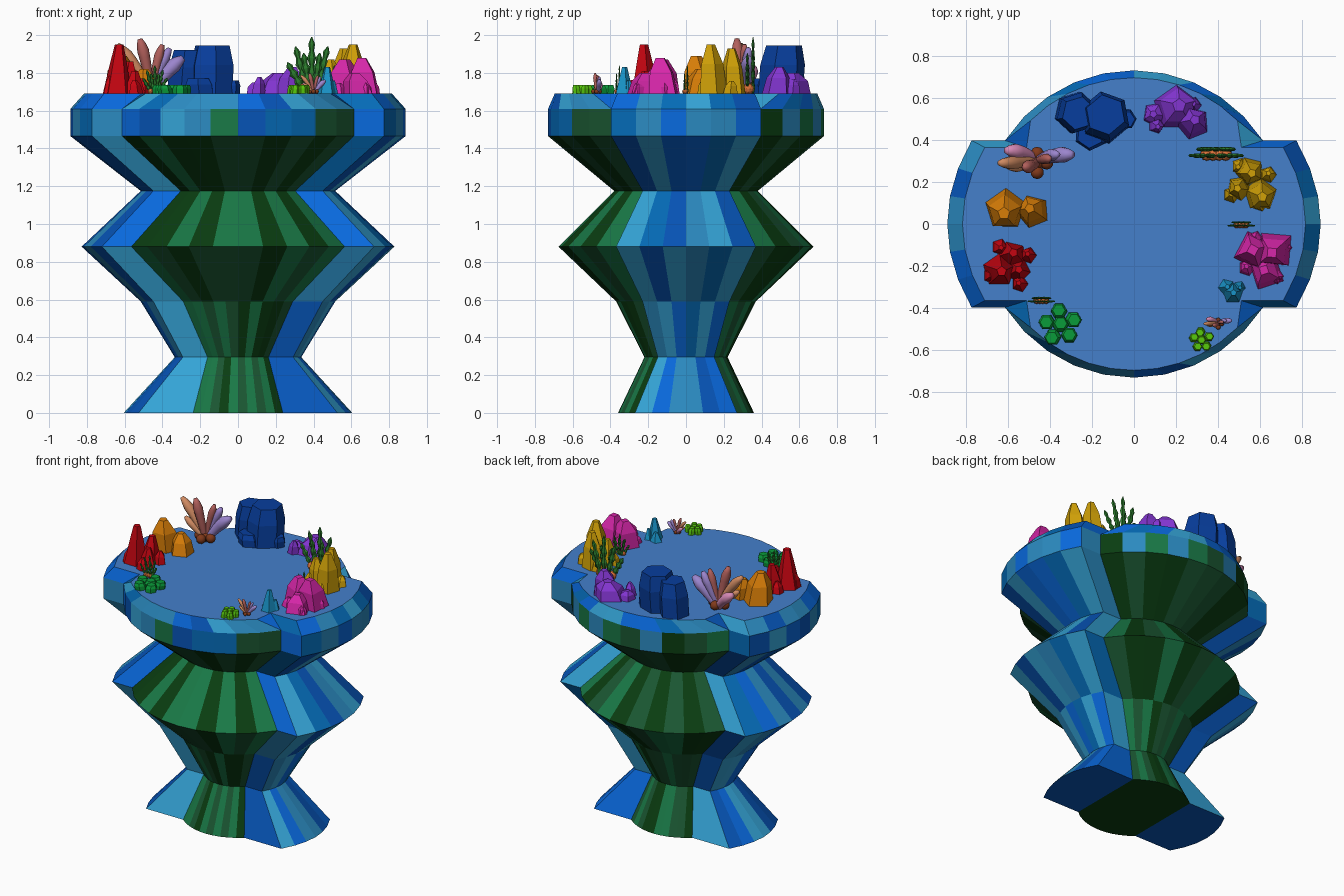
import bpy, bmesh, math, random
from mathutils import Vector, Matrix

if "Cube" in bpy.data.objects:
    bpy.data.objects.remove(bpy.data.objects["Cube"])
random.seed(4)
FLOOR = 1.69


def mat(name, hexcol):
    m = bpy.data.materials.get(name) or bpy.data.materials.new(name)
    c = [int(hexcol[i:i + 2], 16) / 255 for i in (0, 2, 4)]
    m.diffuse_color = [v ** 2.2 for v in c] + [1]
    m.use_nodes = True
    m.node_tree.nodes["Principled BSDF"].inputs["Base Color"].default_value = m.diffuse_color
    return m


def finish(name, bm, mats, smooth=False):
    bmesh.ops.recalc_face_normals(bm, faces=bm.faces)
    for f in bm.faces:
        f.smooth = smooth
    me = bpy.data.meshes.new(name)
    bm.to_mesh(me)
    bm.free()
    for m in mats:
        me.materials.append(m)
    bpy.context.collection.objects.link(bpy.data.objects.new(name, me))


def loft(bm, rings, mi=0):
    """Closed skin through rings of equal point count."""
    vs = [[bm.verts.new(p) for p in r] for r in rings]
    n = len(vs[0])
    fs = [bm.faces.new((a[i], a[(i + 1) % n], b[(i + 1) % n], b[i]))
          for a, b in zip(vs, vs[1:]) for i in range(n)]
    fs += [bm.faces.new(vs[0][::-1]), bm.faces.new(vs[-1])]
    for f in fs:
        f.material_index = mi


def circle(n, r, rot=0):
    return [Vector((r * math.cos(rot + math.tau * i / n), r * math.sin(rot + math.tau * i / n), 0)) for i in range(n)]


def crystal(bm, x, y, r, h, n=5, rot=0, mid=.8, top=.3):
    lean = Vector((random.uniform(-.2, .2) * r, random.uniform(-.2, .2) * r, h))
    loft(bm, [[p + Vector((x, y, FLOOR)) + lean * t for p in circle(n, r * s, rot)]
              for t, s in ((0, 1), (.6, mid), (1, top))])


def tube(bm, pts, radii, mi=0, n=8, flat=1):
    rings = []
    for i, (p, r) in enumerate(zip(pts, radii)):
        d = (pts[min(i + 1, len(pts) - 1)] - pts[max(i - 1, 0)]).normalized()
        u = Vector((0, 1, 0)).cross(d).normalized()
        w = d.cross(u)
        rings.append([p + u * c.x + w * c.y * flat for c in circle(n, r)])
    loft(bm, rings, mi)


def ball(bm, p, r, mi=0):
    g = bmesh.ops.create_icosphere(bm, subdivisions=2, radius=r, matrix=Matrix.Translation(p))
    for f in {f for v in g['verts'] for f in v.link_faces}:
        f.material_index = mi


# pedestal: round green column with a blue lobe on each side
greens = [mat('green_' + c, c) for c in ('123f18', '205735', '1f7848')]
blues = [mat('blue_' + c, c) for c in ('1169dd', '0f56b8', '38a4d8', '2f8ac0', '0d6cb8')]
# z, column radius, lobe reach
levels = [(0, .36, .605), (.295, .22, .335), (.59, .37, .515), (.88, .675, .828),
          (1.175, .38, .515), (1.465, .73, .887), (1.61, .73, .887), (FLOOR, .695, .815)]
bm = bmesh.new()
rows = []
for z, rg, rb in levels:
    hw = .447 * rb
    th = math.asin(hw / rg) if z < FLOOR else math.pi / 4
    ix = rg * math.cos(th) if z < FLOOR else .51
    half = [(ix, -hw)]
    half += [(rb * (1 - .13 * (k / 3) ** 2), hw * k / 3) for k in range(-3, 4)] + [(ix, hw)]
    for k in range(11):
        a = th + (math.pi - 2 * th) * k / 10
        half.append((rg * math.cos(a), rg * math.sin(a)))
    rows.append([bm.verts.new((x, y, z)) for x, y in half + [(-x, -y) for x, y in half]])
n, h = len(rows[0]), len(rows[0]) // 2
for lv, (a, b) in enumerate(zip(rows, rows[1:])):
    for i in range(n):
        f = bm.faces.new((a[i], a[(i + 1) % n], b[(i + 1) % n], b[i]))
        blue = i % h < 8 or lv == 6 or (lv == 5 and random.random() < .35)
        f.material_index = 3 + random.randrange(5) if blue else random.randrange(3)
b = rows[0]
bm.faces.new(b[9:20] + b[29:40])
for s in (0, h):
    bm.faces.new(b[s:s + 9]).material_index = 4
bm.faces.new(rows[-1]).material_index = 8
bmesh.ops.remove_doubles(bm, verts=bm.verts, dist=1e-4)
finish('reef_pedestal', bm, greens + blues + [mat('water', '467fca')])


def cluster(name, col, mains, n=5, rubble=4, **kw):
    """Main crystals (x, y, radius, height) plus small rubble round their middle."""
    bm = bmesh.new()
    for i, c in enumerate(mains):
        crystal(bm, *c, n=n, rot=.4 * i + .3, **kw)
    mx, my = (sum(c[k] for c in mains) / len(mains) for k in (0, 1))
    for i in range(rubble):
        a = math.tau * i / rubble + .5
        crystal(bm, mx + .1 * math.cos(a), my + .1 * math.sin(a), .04, random.uniform(.05, .1))
    finish(name, bm, [mat(name, col)])


cluster('yellow_crystals', 'd0a010', [(.6, .14, .08, .26), (.55, .25, .07, .24), (.5, .17, .06, .18)])
cluster('red_crystals', 'c40d18', [(-.64, -.22, .08, .26), (-.58, -.15, .07, .17), (-.55, -.22, .06, .12)], mid=.6)
cluster('magenta_crystals', 'd62ba8', [(.57, -.13, .1, .18), (.67, -.12, .1, .19), (.63, -.23, .09, .11)], 4)
cluster('orange_crystals', 'd67c10', [(-.61, .07, .1, .2), (-.48, .06, .08, .13)], rubble=0)
cluster('purple_crystals', '8238d0', [(.2, .55, .11, .11), (.28, .48, .08, .14), (.1, .52, .06, .06)], rubble=2)
cluster('cyan_crystals', '1f93c8', [(.47, -.33, .05, .14), (.44, -.3, .04, .06), (.5, -.3, .03, .07)], rubble=0, mid=.6)
cluster('navy_blocks', '10409c', [(-.28, .53, .1, .23), (-.14, .5, .12, .255), (-.04, .5, .05, .07), (-.2, .43, .08, .08)],
        6, 0, mid=1, top=.8)

# low polyp mats: a hexagon ringed by five more
for name, col, cx, cy, s in (('green_polyps', '129a3c', -.35, -.48, .065), ('lime_polyps', '58c814', .32, -.55, .038)):
    bm = bmesh.new()
    for p in [Vector()] + circle(5, s, .4):
        crystal(bm, cx + p.x, cy + p.y, s * .6, .045, n=6, mid=1, top=.75)
    finish(name, bm, [mat(name, col)])

# leafy plants: a fan of lumpy blades over a small orange base
for i, (cx, cy, s) in enumerate(((.39, .34, 1), (.51, 0, .5), (-.44, -.36, .5))):
    bm = bmesh.new()
    o = Vector((cx, cy, FLOOR))
    for k in range(-3, 4):
        ht = .3 - .025 * abs(k) - .06 * (k % 2)
        pts = [o + s * Vector((.043 * k * (.25 + .75 * t / 8), .015 * (-1) ** k, ht * t / 8)) for t in range(9)]
        radii = [s * (.018 + .006 * (-1) ** (t + 1)) * min(1, (8.5 - t) / 2) for t in range(9)]
        tube(bm, pts, radii, 0, 6, .5)
        if k % 2:
            ball(bm, o + s * Vector((.015 * k, -.01, .025)), .03 * s, 1)
    finish('leafy_plant_%d' % (i + 1), bm, [mat('leaf', '2f7a30'), mat('plant_base', 'd8703a')])

# branching soft corals: each branch curves out to reach (x, y) at a height
cm = [mat('coral_' + c, c) for c in ('d08a62', 'b0605c', '9a84cc', 'd488b4', '803c20')]
branches = [(0, -.18, -.01, .26, .032), (1, -.06, -.03, .29, .032), (1, .06, .01, .26, .026), (2, .17, .03, .19, .04),
            (2, .1, .03, .24, .03), (3, -.15, .05, .15, .036), (0, -.14, -.03, .14, .026)]
for name, cx, cy, s in (('large_coral', -.46, .3, 1), ('small_coral', .4, -.47, .37)):
    bm = bmesh.new()
    o = Vector((cx, cy, FLOOR))
    for c, x, y, ht, r in branches:
        bend, tip = Vector((.4 * x, y, .6 * ht)), Vector((x, y, ht))
        ts = [k / 8 for k in range(9)]
        tube(bm, [o + s * (2 * u * (1 - u) * bend + u * u * tip) for u in ts],
             [s * r * min(.6 + .5 * u, math.sqrt(1.05 - u) * 1.8) for u in ts], c, 10)
    for p in [Vector()] + circle(4, .045):
        ball(bm, o + s * (p + Vector((0, -.01, .03))), s * .032, 4)
    finish(name, bm, cm, True)
